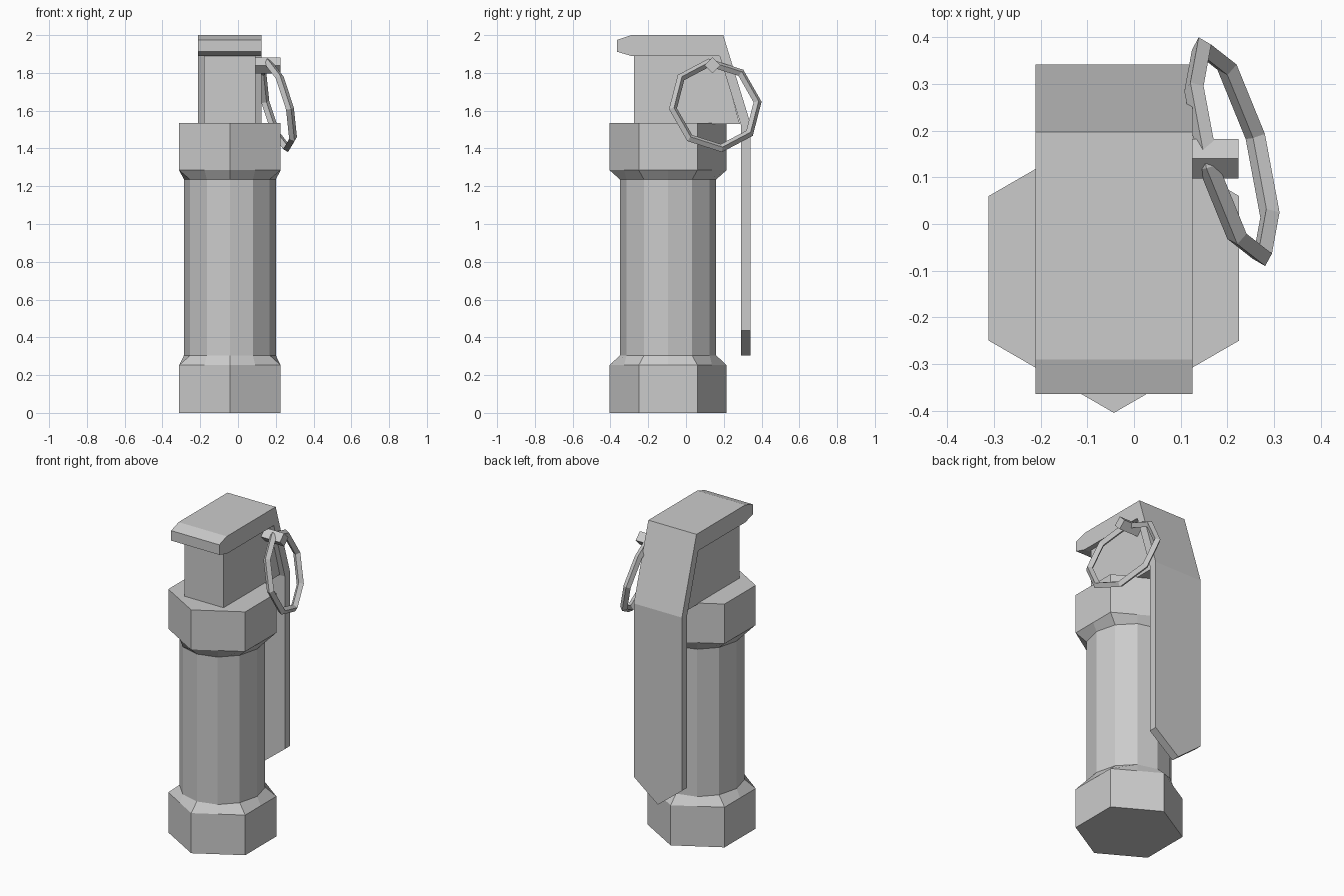
import bpy, bmesh
from math import sin, cos, pi, radians
from mathutils import Matrix, Vector

if "Cube" in bpy.data.objects:
    bpy.data.objects.remove(bpy.data.objects["Cube"])

CX, CY = -0.043, -0.095   # axis of the body


def loft(name, rings):
    """Skin a list of equal-length point loops and close both ends."""
    bm = bmesh.new()
    loops = [[bm.verts.new(p) for p in ring] for ring in rings]
    n = len(loops[0])
    for a, b in zip(loops, loops[1:]):
        for i in range(n):
            j = (i + 1) % n
            bm.faces.new((a[i], a[j], b[j], b[i]))
    bm.faces.new(loops[0][::-1])
    bm.faces.new(loops[-1])
    # merge coplanar faces so that flat sides are single polygons
    bmesh.ops.dissolve_limit(bm, angle_limit=0.005, verts=bm.verts[:], edges=bm.edges[:])
    bmesh.ops.recalc_face_normals(bm, faces=bm.faces[:])
    mesh = bpy.data.meshes.new(name)
    bm.to_mesh(mesh)
    bm.free()
    obj = bpy.data.objects.new(name, mesh)
    bpy.context.collection.objects.link(obj)
    return obj


def hexagon(z, r=0.31):
    """Hexagon with edge midpoints, so it matches the 12-sided tube."""
    pts = []
    for i in range(12):
        t = pi / 2 + i * pi / 6
        k = r * (cos(pi / 6) if i % 2 else 1)
        pts.append((CX + k * cos(t), CY + k * sin(t), z))
    return pts


def round12(z):
    return [(CX + 0.243 * cos(pi / 2 + i * pi / 6),
             CY + 0.254 * sin(pi / 2 + i * pi / 6), z) for i in range(12)]


# body: hexagonal end caps tapering into a 12-sided tube
loft("body", [hexagon(0), hexagon(0.253), round12(0.305),
              round12(1.235), hexagon(1.285), hexagon(1.535)])

# fuse block between the body and the lever
block = [(-0.275, 1.53), (0.285, 1.53), (0.18, 1.9), (-0.275, 1.9)]
loft("fuse_block", [[(x, y, z) for y, z in block] for x in (-0.18, 0.092)])


# safety lever: bent strip with a front lip and a pointed lower end
def lever_section(x, bottom):
    prof = [(-0.365, 1.975), (-0.29, 2.0), (0.197, 2.0), (0.342, 1.53),
            (0.342, bottom), (0.29, bottom), (0.29, 1.525), (0.178, 1.89),
            (-0.29, 1.89), (-0.365, 1.912)]
    return [(x, y, z) for y, z in prof]


loft("safety_lever", [lever_section(-0.211, 0.437), lever_section(CX, 0.305),
                      lever_section(0.125, 0.437)])

# pin: square bar turned on its edge
loft("pin", [[(x, 0.14 + 0.042 * cos(i * pi / 2), 1.84 + 0.042 * sin(i * pi / 2))
              for i in range(4)] for x in (0.08, 0.224)])

# pull ring: eight-sided, hanging at an angle from the pin
bpy.ops.mesh.primitive_torus_add(major_segments=8, minor_segments=4,
                                 major_radius=0.234, minor_radius=0.022)
ring = bpy.context.object
ring.name = "pull_ring"
n = Vector((1, 0.27, 0.26)).normalized()
u = Vector((-0.27, 1, 0)).normalized()
v = n.cross(u)
u = (u - n * u.dot(n)).normalized()
v = n.cross(u)
basis = Matrix((u, v, n)).transposed().to_4x4()
ring.matrix_world = (Matrix.Translation((0.21, 0.155, 1.628)) @ basis
                     @ Matrix.Rotation(radians(4.5), 4, 'Z'))
